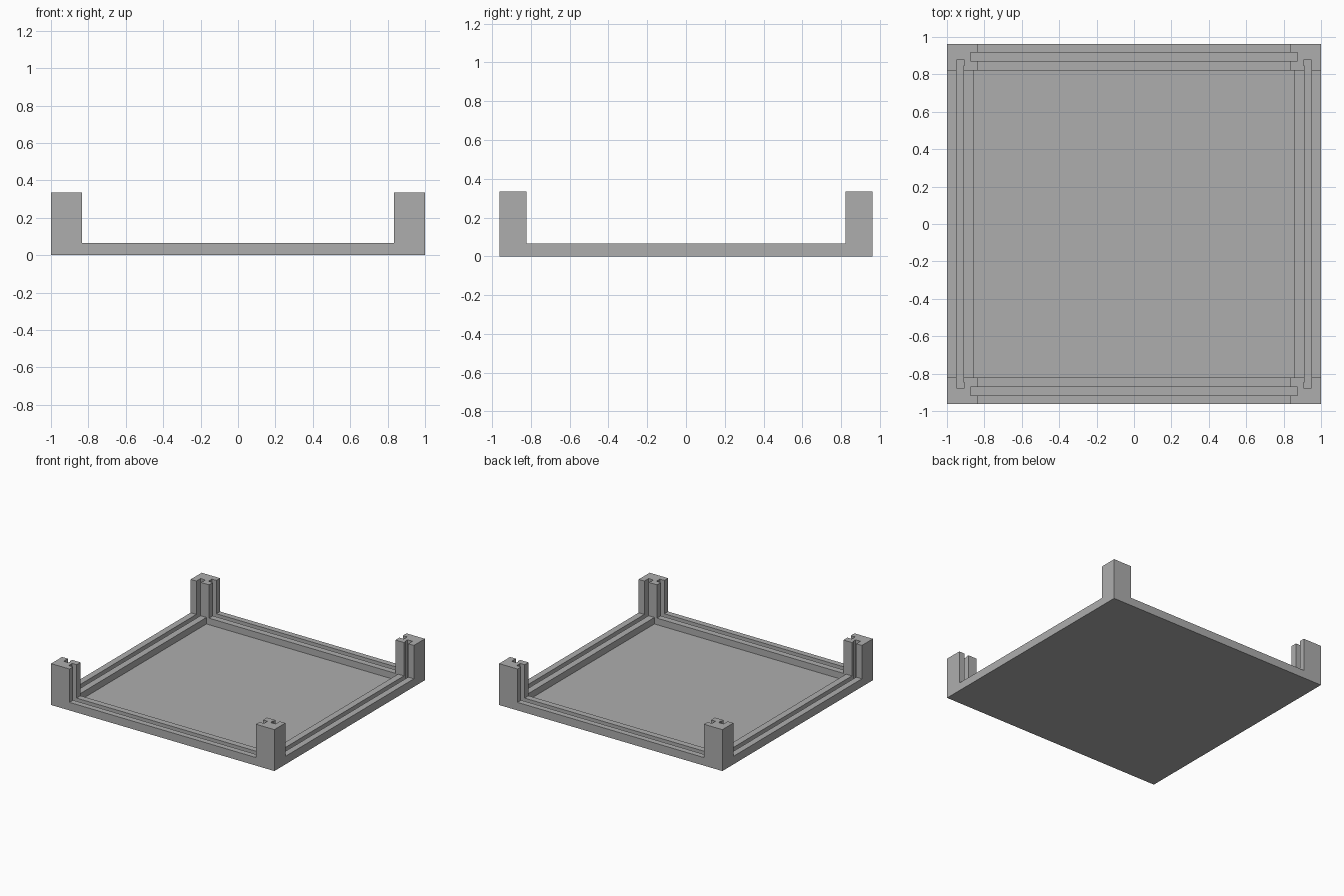
import bpy
from mathutils import Vector

cube = bpy.data.objects.get("Cube")
if cube:
    bpy.data.objects.remove(cube, do_unlink=True)

HX, HY = 1.0, 0.963            # outer half sizes
IN_X, IN_Y = 0.858, 0.822      # inner edges of the rails
POST_X = 0.835                 # inner edge of the posts along x
PLATE, RAIL, TOP = 0.012, 0.065, 0.335
GROOVE = 0.025                 # groove floor height
OVER = 0.5                     # cutters run past the top

grey = bpy.data.materials.new("plain grey")
grey.use_nodes = True
colour = (0.42, 0.42, 0.42, 1)
grey.diffuse_color = colour
grey.node_tree.nodes["Principled BSDF"].inputs["Base Color"].default_value = colour


def box(name, low, high):
    """Axis-aligned box between two corners."""
    low, high = Vector(low), Vector(high)
    bpy.ops.mesh.primitive_cube_add(size=1, location=(low + high) / 2)
    ob = bpy.context.object
    ob.name = name
    ob.scale = high - low
    bpy.ops.object.transform_apply(location=True, rotation=True, scale=True)
    ob.data.materials.append(grey)
    return ob


def cut(target, low, high):
    """Subtract a box from the target and discard the cutter."""
    cutter = box("cutter", low, high)
    cutter.hide_render = True
    mod = target.modifiers.new("cut", 'BOOLEAN')
    mod.operation = 'DIFFERENCE'
    mod.solver = 'EXACT'
    mod.object = cutter
    bpy.context.view_layer.objects.active = target
    bpy.ops.object.modifier_apply(modifier=mod.name)
    bpy.data.objects.remove(cutter, do_unlink=True)


# Thin floor
box("floor_plate", (-HX, -HY, 0), (HX, HY, PLATE))

# Frame with corner posts, carved from one block
frame = box("frame_with_posts", (-HX, -HY, PLATE), (HX, HY, TOP))
cut(frame, (-IN_X, -IN_Y, -OVER), (IN_X, IN_Y, OVER))
cut(frame, (-POST_X, -2, RAIL), (POST_X, 2, OVER))
cut(frame, (-2, -IN_Y, RAIL), (2, IN_Y, OVER))

# Panel grooves along the rails and up the posts
for side in (-1, 1):
    def span(a, b):
        return sorted((side * a, side * b))

    y0, y1 = span(0.872, 0.916)
    cut(frame, (-0.875, y0, GROOVE), (0.875, y1, OVER))
    x0, x1 = span(0.911, 0.949)
    cut(frame, (x0, -0.874, GROOVE), (x1, 0.874, OVER))
    # Slightly wider ends inside the posts
    for end in (-1, 1):
        x0, x1 = span(0.905, 0.949)
        y0, y1 = sorted((end * 0.847, end * 0.876))
        cut(frame, (x0, y0, GROOVE), (x1, y1, OVER))
